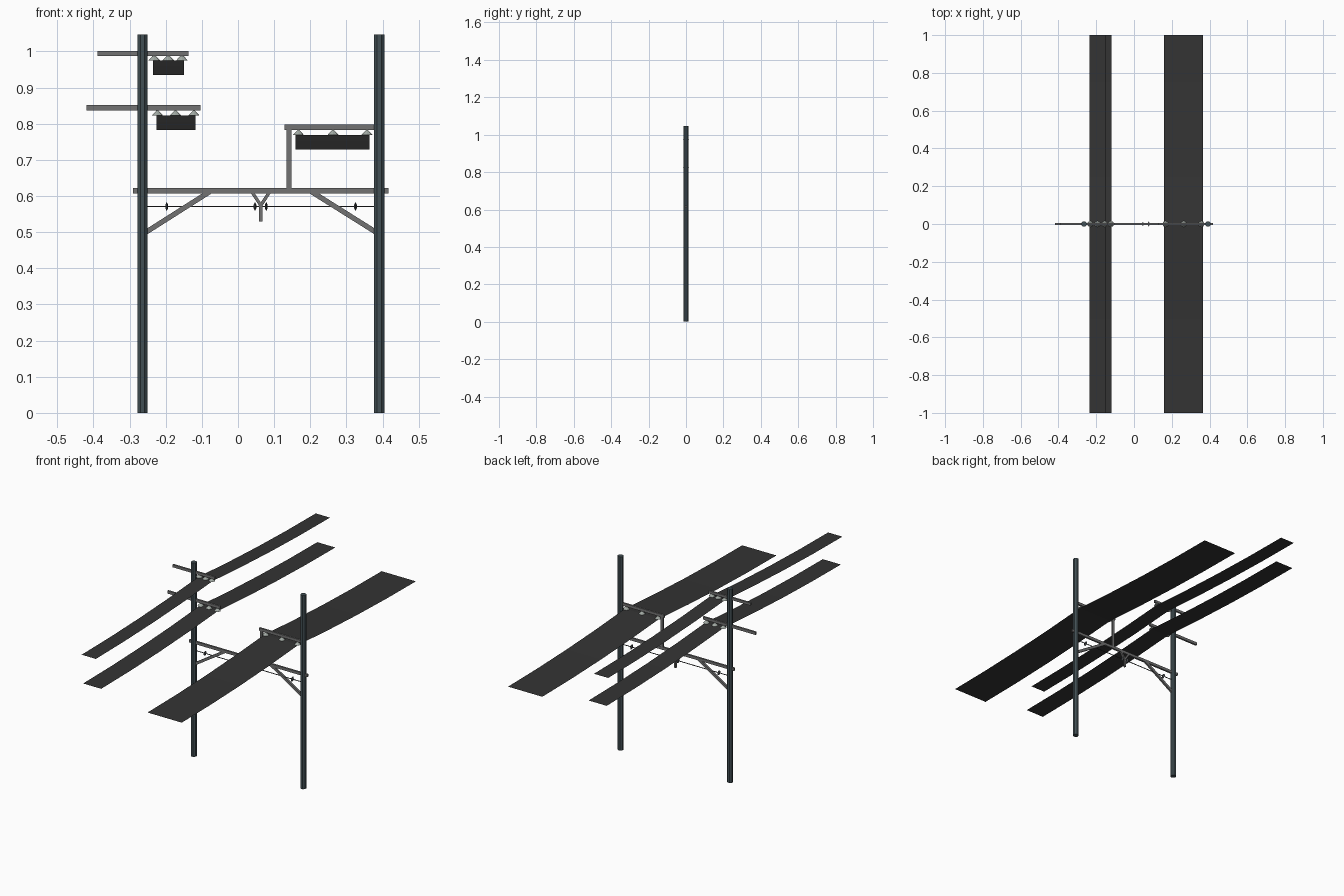
import bpy, math
from mathutils import Vector

if "Cube" in bpy.data.objects:
    bpy.data.objects.remove(bpy.data.objects["Cube"])


def material(name, rgb):
    m = bpy.data.materials.new(name)
    m.diffuse_color = (*rgb, 1)
    m.use_nodes = True
    m.node_tree.nodes["Principled BSDF"].inputs["Base Color"].default_value = m.diffuse_color
    return m


POLE = material("blue grey steel", (0.055, 0.08, 0.09))
BEAM = material("mid grey steel", (0.17, 0.17, 0.17))
GLASS = material("pale insulator grey", (0.36, 0.40, 0.37))
DARK = material("dark disc grey", (0.05, 0.055, 0.06))
WIRE = material("cable black", (0.034, 0.034, 0.034))


def finish(ob, name, mat):
    ob.name = name
    ob.data.materials.append(mat)
    return ob


def bar(name, a, b, w, mat=BEAM, depth=0.010):
    """Square bar between two (x, z) points in the y = 0 plane."""
    a, b = Vector((a[0], 0, a[1])), Vector((b[0], 0, b[1]))
    d = b - a
    bpy.ops.mesh.primitive_cube_add(size=1, location=(a + b) / 2,
                                    rotation=(0, -math.atan2(d.z, d.x), 0))
    ob = bpy.context.object
    ob.scale = (d.length, depth, w)
    return finish(ob, name, mat)


def cone(name, loc, r1, r2, h, mat, sides=8, rot=(0, 0, 0)):
    bpy.ops.mesh.primitive_cone_add(vertices=sides, radius1=r1, radius2=r2,
                                    depth=h, location=loc, rotation=rot)
    return finish(bpy.context.object, name, mat)


def cable_sheet(name, x0, x1, z, sag=0.04, n=4):
    """Flat cable strip, highest at the frame and sagging both ways."""
    verts, faces = [], []
    for i in range(-n, n + 1):
        t = abs(i) / n
        zz = z - sag * (1 - (1 - t) ** 2)
        verts += [(x0, i / n, zz), (x1, i / n, zz)]
    for i in range(2 * n):
        k = 2 * i
        faces.append((k, k + 1, k + 3, k + 2))
    me = bpy.data.meshes.new(name)
    me.from_pydata(verts, [], faces)
    ob = bpy.data.objects.new(name, me)
    bpy.context.collection.objects.link(ob)
    finish(ob, name, WIRE)


# Two octagonal poles, one flat side facing front
for side, x in (("left", -0.264), ("right", 0.391)):
    cone(side + "_pole", (x, 0, 0.5235), 0.0155, 0.0155, 1.047, POLE,
         rot=(0, 0, math.pi / 8))

# Cross beams
bar("main_beam", (-0.29, 0.615), (0.417, 0.615), 0.015)
bar("upper_arm", (-0.388, 0.994), (-0.137, 0.994), 0.014)
bar("lower_arm", (-0.419, 0.844), (-0.104, 0.844), 0.015)
bar("right_arm", (0.128, 0.79), (0.385, 0.79), 0.015)
bar("right_arm_post", (0.141, 0.615), (0.141, 0.79), 0.014)

# Diagonal braces under the main beam
bar("left_brace", (-0.256, 0.499), (-0.078, 0.612), 0.014)
bar("right_brace", (0.383, 0.499), (0.203, 0.612), 0.014)

# Y shaped hanger in the middle
bar("hanger_stem", (0.063, 0.53), (0.063, 0.578), 0.010)
bar("hanger_left_fork", (0.063, 0.574), (0.038, 0.612), 0.009)
bar("hanger_right_fork", (0.063, 0.574), (0.088, 0.612), 0.009)

# Cable strips with their rows of cone insulators
rows = (("upper", -0.235, -0.150, (-0.232, -0.193, -0.155), 0.975),
        ("lower", -0.226, -0.118, (-0.223, -0.173, -0.122), 0.822),
        ("right", 0.159, 0.364, (0.167, 0.263, 0.357), 0.768))
for name, x0, x1, xs, z in rows:
    cable_sheet(name + "_cables", x0, x1, z)
    for x in xs:
        cone(name + "_insulator", (x, 0, z + 0.0075), 0.016, 0.002, 0.015, GLASS)

# Thin tension wire with spindle discs
bar("tension_wire", (-0.255, 0.571), (0.383, 0.571), 0.003, DARK, 0.003)
for x in (-0.197, 0.047, 0.078, 0.325):
    for s in (-1, 1):
        cone("wire_disc", (x + s * 0.002, 0, 0.571), 0.013, 0.004, 0.004, DARK,
             rot=(0, s * math.pi / 2, 0))
